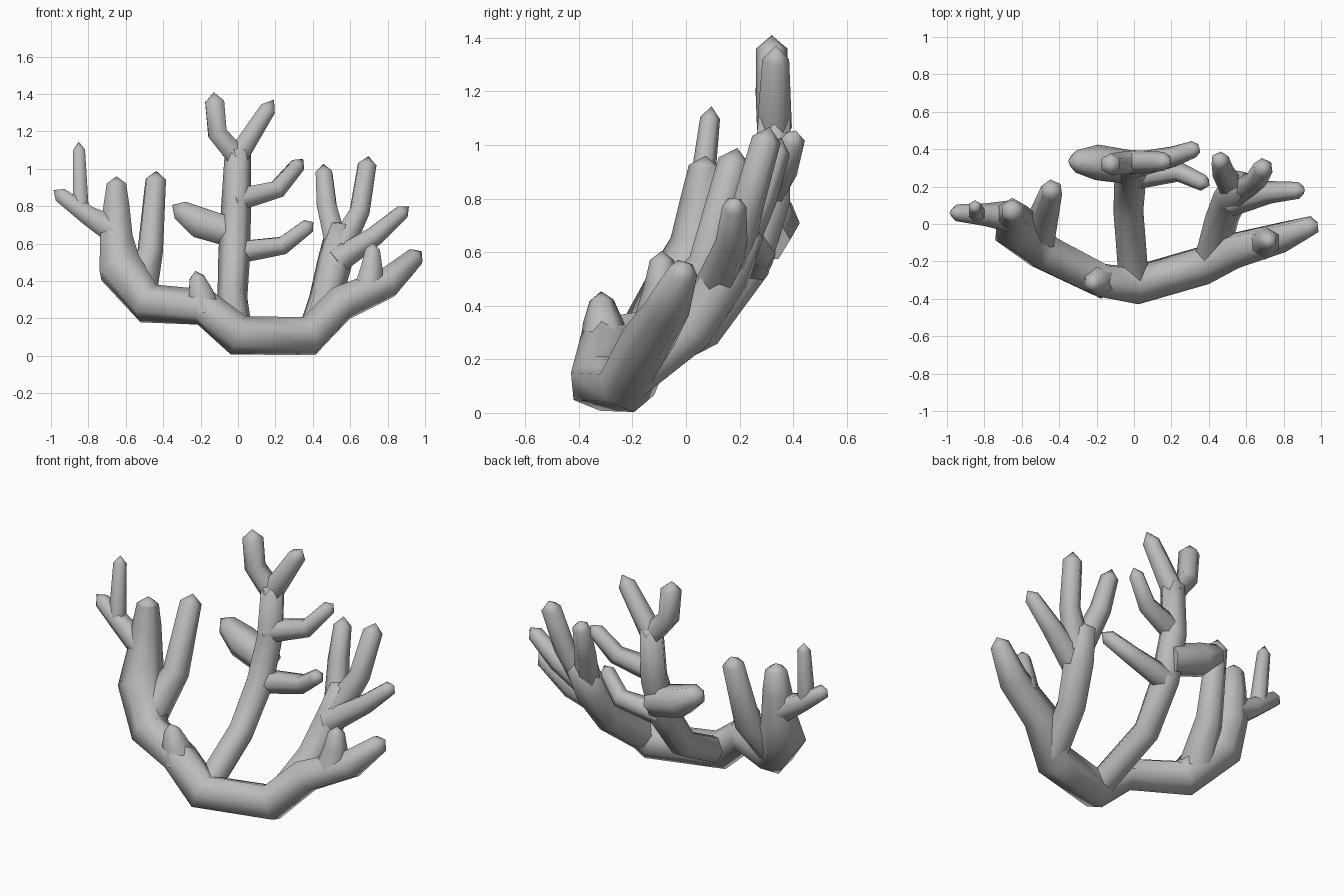
import bpy
import bmesh
import math
from mathutils import Vector

SIDES = 6

cube = bpy.data.objects.get("Cube")
if cube:
    bpy.data.objects.remove(cube, do_unlink=True)

grey = bpy.data.materials.new("coral_grey")
grey.use_nodes = True
grey.diffuse_color = (0.5, 0.5, 0.5, 1)
grey.node_tree.nodes["Principled BSDF"].inputs["Base Color"].default_value = (0.5, 0.5, 0.5, 1)


def branch(name, *points, tip=0.05):
    """Six-sided tapering limb through (x, y, z, radius) points, ending in a blunt point."""
    centres = [Vector(p[:3]) for p in points]
    last = len(points) - 1
    bm = bmesh.new()
    rings = []
    side = None
    for i, centre in enumerate(centres):
        # Mitre each ring between its two neighbouring segments
        before = (centre - centres[i - 1]).normalized() if i else Vector()
        after = (centres[i + 1] - centre).normalized() if i < last else Vector()
        along = (before + after).normalized()
        if side is None:
            side = Vector((0, -1, 0)) if abs(along.y) < 0.7 else Vector((1, 0, 0))
        side = (side - along * side.dot(along)).normalized()
        up = along.cross(side)
        ring = []
        for k in range(SIDES):
            a = math.tau * k / SIDES
            ring.append(bm.verts.new(centre + points[i][3] * (side * math.cos(a) + up * math.sin(a))))
        rings.append(ring)
    for low, high in zip(rings, rings[1:]):
        for k in range(SIDES):
            n = (k + 1) % SIDES
            bm.faces.new((low[k], low[n], high[n], high[k]))
    bm.faces.new(list(reversed(rings[0])))
    if tip:
        apex = bm.verts.new(centres[-1] + along * tip)
        for k in range(SIDES):
            bm.faces.new((rings[-1][k], rings[-1][(k + 1) % SIDES], apex))
    else:
        bm.faces.new(rings[-1])
    bmesh.ops.recalc_face_normals(bm, faces=bm.faces)
    mesh = bpy.data.meshes.new(name)
    bm.to_mesh(mesh)
    bm.free()
    mesh.materials.append(grey)
    obj = bpy.data.objects.new(name, mesh)
    bpy.context.collection.objects.link(obj)
    bpy.ops.object.select_all(action="DESELECT")
    obj.select_set(True)
    bpy.context.view_layer.objects.active = obj
    bpy.ops.object.shade_smooth_by_angle(angle=math.radians(65))
    return obj


# Main limb sweeping from the right cluster through the root to the left arm
branch("main_limb",
       (-0.65, 0.07, 0.92, 0.06), (-0.65, 0.06, 0.8, 0.08), (-0.65, 0.04, 0.63, 0.1),
       (-0.63, -0.02, 0.47, 0.13), (-0.48, -0.15, 0.28, 0.11), (-0.18, -0.3, 0.26, 0.1),
       (0, -0.33, 0.11, 0.11), (0.38, -0.22, 0.105, 0.11), (0.55, -0.14, 0.28, 0.1),
       (0.8, -0.07, 0.39, 0.085), (0.95, -0.01, 0.53, 0.055), tip=0.045)
branch("right_finger_cap", (-0.65, 0.06, 0.8, 0.08), (-0.65, 0.07, 0.92, 0.06), tip=0.04)

# Right cluster
branch("right_side_branch", (-0.64, 0.04, 0.66, 0.09), (-0.8, 0.05, 0.75, 0.06),
       (-0.95, 0.06, 0.86, 0.045), tip=0.045)
branch("right_side_finger", (-0.84, 0.05, 0.76, 0.05), (-0.85, 0.09, 1.1, 0.037), tip=0.045)
branch("right_back_finger", (-0.52, -0.08, 0.36, 0.1), (-0.47, 0.08, 0.55, 0.075),
       (-0.44, 0.18, 0.94, 0.06), tip=0.05)
branch("right_front_nub", (-0.18, -0.3, 0.24, 0.1), (-0.2, -0.31, 0.34, 0.075),
       (-0.22, -0.315, 0.42, 0.045), tip=0.035)

# Centre tree
branch("centre_trunk", (0, -0.32, 0.11, 0.08), (-0.03, 0.07, 0.31, 0.08),
       (-0.02, 0.24, 0.55, 0.085), (-0.01, 0.32, 0.8, 0.08), (0, 0.33, 1.1, 0.07), tip=0.03)
branch("centre_right_stub", (0, 0.3, 0.65, 0.09), (-0.2, 0.33, 0.71, 0.095),
       (-0.31, 0.335, 0.78, 0.06), tip=0.05)
branch("centre_upper_twig", (-0.02, 0.31, 0.83, 0.07), (0.21, 0.36, 0.89, 0.055),
       (0.32, 0.4, 1.02, 0.045), tip=0.045)
branch("centre_lower_twig", (-0.02, 0.25, 0.55, 0.07), (0.24, 0.28, 0.59, 0.055),
       (0.37, 0.22, 0.69, 0.045), tip=0.045)
branch("centre_fork_right", (0, 0.33, 1.06, 0.065), (-0.11, 0.32, 1.19, 0.06),
       (-0.125, 0.32, 1.36, 0.058), tip=0.05)
branch("centre_fork_left", (0, 0.33, 1.07, 0.065), (0.16, 0.335, 1.32, 0.05), tip=0.06)

# Left cluster rising behind the arm
branch("left_trunk", (0.41, -0.2, 0.13, 0.09), (0.47, 0.03, 0.31, 0.09),
       (0.52, 0.15, 0.51, 0.095), (0.55, 0.22, 0.68, 0.08), tip=0.04)
branch("left_inner_finger", (0.53, 0.18, 0.58, 0.07), (0.475, 0.28, 0.8, 0.06),
       (0.46, 0.34, 0.98, 0.05), tip=0.05)
branch("left_tall_finger", (0.55, 0.17, 0.58, 0.08), (0.65, 0.23, 0.77, 0.06),
       (0.69, 0.3, 1.02, 0.055), tip=0.05)
branch("left_outer_finger", (0.52, 0.12, 0.5, 0.08), (0.73, 0.17, 0.64, 0.06),
       (0.88, 0.18, 0.77, 0.045), tip=0.045)
branch("left_arm_nub", (0.7, -0.1, 0.36, 0.09), (0.715, -0.09, 0.48, 0.065),
       (0.72, -0.09, 0.57, 0.045), tip=0.035)
